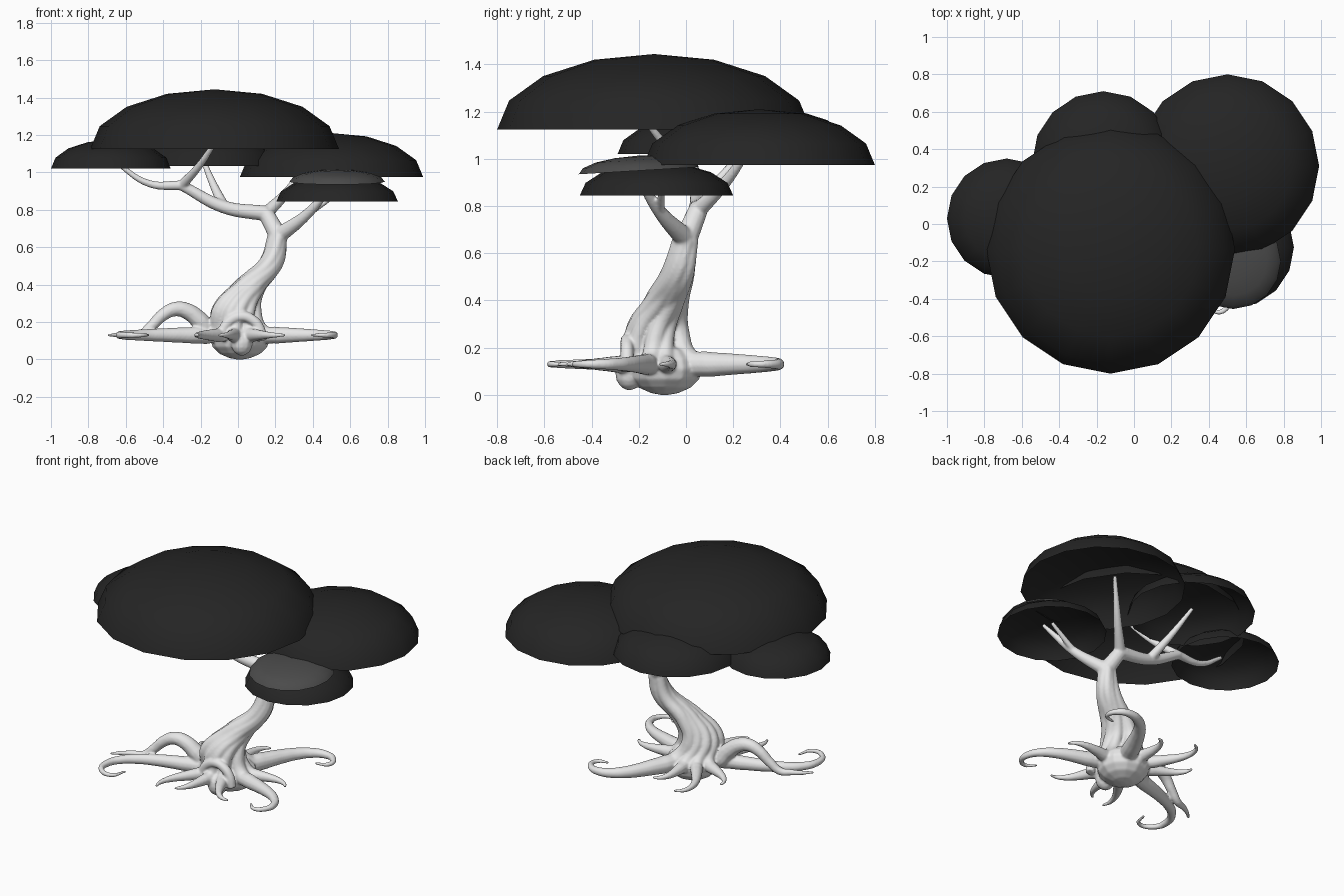
import bpy, bmesh, math
from mathutils import Vector, Matrix

if "Cube" in bpy.data.objects:
    bpy.data.objects.remove(bpy.data.objects["Cube"])


def material(name, value):
    mat = bpy.data.materials.new(name)
    mat.use_nodes = True
    colour = (value, value, value, 1)
    mat.diffuse_color = colour
    mat.node_tree.nodes["Principled BSDF"].inputs["Base Color"].default_value = colour
    return mat


bark = material("pale_bark", 0.8)
foliage = material("dark_foliage", 0.018)
grey_foliage = material("grey_foliage", 0.07)


# Canopies: flattened half spheres, open underneath
def canopy(name, centre, radius, mat=foliage, flatness=0.48, tilt=0):
    bm = bmesh.new()
    bmesh.ops.create_uvsphere(bm, u_segments=16, v_segments=8, radius=radius)
    lower_half = [vert for vert in bm.verts if vert.co.z < -radius / 10]
    bmesh.ops.delete(bm, geom=lower_half, context="VERTS")
    bm.transform(Matrix.Rotation(tilt, 4, "X") @ Matrix.Diagonal((1, 1, flatness, 1)))
    for face in bm.faces:
        face.smooth = True
    mesh = bpy.data.meshes.new(name)
    bm.to_mesh(mesh)
    bm.free()
    mesh.materials.append(mat)
    dome = bpy.data.objects.new(name, mesh)
    dome.location = centre
    bpy.context.collection.objects.link(dome)


canopy("main_canopy", (-0.125, -0.135, 1.125), 0.665)
canopy("left_canopy", (0.5, 0.31, 0.975), 0.49)
canopy("right_canopy", (-0.68, 0.03, 1.02), 0.32)
canopy("back_canopy", (-0.165, 0.33, 1.035), 0.38)
canopy("low_canopy", (0.53, -0.125, 0.845), 0.325, flatness=0.43)
canopy("low_canopy_cap", (0.53, -0.2, 0.95), 0.255, grey_foliage, flatness=0.25, tilt=0.06)

# All wood is drawn as tapered limbs in one curve, fused into one skin at the end
curve = bpy.data.curves.new("tree_wood", "CURVE")
curve.dimensions = "3D"
curve.bevel_depth = 1
curve.bevel_resolution = 4
curve.resolution_u = 8
curve.use_fill_caps = True


def limb(points, radius_at):
    spline = curve.splines.new("BEZIER")
    last = len(points) - 1
    spline.bezier_points.add(last)
    for i, (knot, point) in enumerate(zip(spline.bezier_points, points)):
        knot.co = point
        knot.handle_left_type = knot.handle_right_type = "AUTO"
        knot.radius = radius_at(i / last)


def blob(centre, width, height):
    steps = [math.pi * i / 8 for i in range(9)]
    points = [Vector(centre) - Vector((0, 0, height * math.cos(a))) for a in steps]
    limb(points, lambda t: max(width * math.sin(math.pi * t), width / 9))


def branch(start, end, thick, thin=0.012, sag=0.0):
    middle = start.lerp(end, 0.5) - Vector((0, 0, sag))
    limb([start, middle, end], lambda t: thick + (thin - thick) * t)
    return middle


# Trunk
fork = Vector((0.215, 0, 0.66))
spine = [Vector((0, -0.11, 0.1)), Vector((-0.01, -0.13, 0.25)),
         Vector((0.06, -0.09, 0.38)), Vector((0.18, -0.03, 0.52)), fork]


def trunk_radius(t):
    return 0.05 + 0.07 * (1 - t) ** 1.5


limb(spine, trunk_radius)

# Root ball, and a knob inside an arched hollow at the front
blob((0.01, -0.09, 0.11), 0.16, 0.11)
blob((0.02, -0.24, 0.09), 0.06, 0.07)
arch_angles = [math.pi * i / 6 for i in range(7)]
limb([Vector((0.02 + 0.11 * math.cos(a), -0.25, 0.1 + 0.13 * math.sin(a))) for a in arch_angles],
     lambda t: 0.028)

# Branches, one to each canopy
shoulder = Vector((0.15, 0.05, 0.78))
elbow = Vector((-0.3, 0.05, 0.93))
branch(fork, shoulder, 0.05, 0.042)
bough = branch(shoulder, elbow, 0.042, 0.028, sag=0.04)
branch(elbow, Vector((-0.65, 0.03, 1.05)), 0.027, sag=0.05)
branch(elbow, Vector((-0.1, -0.2, 1.2)), 0.027, sag=0.02)
branch(bough, Vector((-0.2, 0.3, 1.1)), 0.03, sag=0.01)
branch(shoulder, Vector((0.4, 0.3, 1.1)), 0.036, sag=0.03)
twig_base = branch(fork, Vector((0.52, -0.22, 0.95)), 0.045, sag=0.03)
branch(twig_base, Vector((0.55, -0.1, 0.9)), 0.02)


# Roots: a strand twists down the trunk, then runs outward and curls at its tip
def root(angle, length, curl, size=0.05, lift=0.0):
    points, radii = [], []
    for i in reversed(range(len(spine))):
        t = i / (len(spine) - 1)
        turn = math.radians(angle + 90 * t)
        reach = trunk_radius(t) * (1.15 - 0.6 * t)
        points.append(spine[i] + reach * Vector((math.cos(turn), math.sin(turn), 0.3 * (1 - t))))
        radii.append(size * (0.9 - 0.35 * t))
    spot = points[-1].copy()
    steps = 9
    for i in range(steps):
        t = (i + 1) / steps
        heading = math.radians(angle + curl * t ** 4)
        spot += length / steps * Vector((math.cos(heading), math.sin(heading), 0))
        spot.z = 0.13 + lift * max(0, math.sin(5 * t))
        points.append(spot.copy())
        radii.append(0.008 + (size - 0.008) * (1 - t))
    last = len(points) - 1
    limb(points, lambda t: radii[round(t * last)])


# Long curled roots and the high arching one
root(197, 0.9, 230)
root(65, 0.74, -220, size=0.06)
root(-17, 0.66, -200)
root(191, 0.6, 30, size=0.055, lift=0.14)
# Short roots between them
for angle, length, curl in ((125, 0.42, -90), (155, 0.3, -60), (235, 0.36, 50), (262, 0.28, -40),
                            (295, 0.32, 60), (10, 0.3, -60), (95, 0.28, -70)):
    root(angle, length, curl, size=0.042)

# Fuse the limbs into one smooth skin
wood = bpy.data.objects.new("tree_wood", curve)
bpy.context.collection.objects.link(wood)
bpy.ops.object.select_all(action="DESELECT")
wood.select_set(True)
bpy.context.view_layer.objects.active = wood
bpy.ops.object.convert(target="MESH")
wood = bpy.context.view_layer.objects.active
wood.data.materials.clear()
wood.data.materials.append(bark)
fuse = wood.modifiers.new("fuse", "REMESH")
fuse.mode = "VOXEL"
fuse.voxel_size = 0.007
fuse.use_smooth_shade = True
soften = wood.modifiers.new("soften", "SMOOTH")
soften.factor = 0.5
soften.iterations = 4
